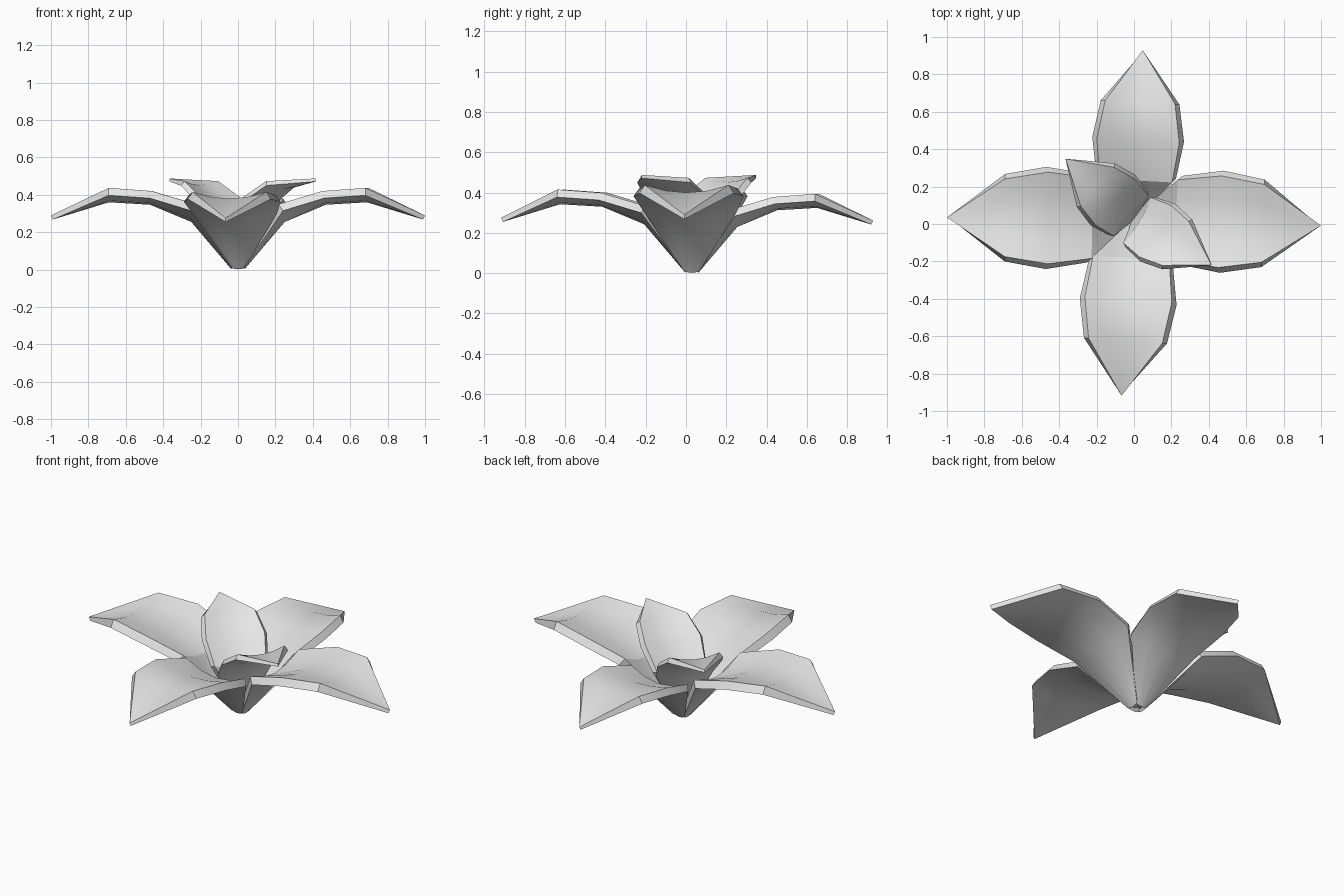
import bpy, bmesh, math
from mathutils import Matrix, Vector

cube = bpy.data.objects.get("Cube")
if cube:
    bpy.data.objects.remove(cube, do_unlink=True)

# One plain grey for the whole flower
grey = bpy.data.materials.new("petal grey")
grey.use_nodes = True
grey.diffuse_color = (0.8, 0.8, 0.8, 1)
grey.node_tree.nodes["Principled BSDF"].inputs["Base Color"].default_value = (0.8, 0.8, 0.8, 1)

# Petal stations: reach, height, half width, cup rise, underside offset (reach, height), underside flare
STATIONS = [
    (0.015, 0.025, 0.030, 0.010, 0.020, -0.023, 0.010),
    (0.225, 0.290, 0.215, 0.060, 0.025, -0.035, 0.022),
    (0.460, 0.385, 0.245, 0.035, 0.010, -0.038, 0.028),
    (0.690, 0.400, 0.208, 0.037, 0.000, -0.040, 0.026),
    (1.000, 0.290, 0.000, 0.000, -0.010, -0.022, 0.000),
]
CROSS = (-1, -0.5, 0, 0.5, 1)


def ring(bm, station):
    """Closed cross-section: cupped upper side, then the underside back again."""
    r, z, w, rise, dr, dz, flare = station
    top = [(r, s * w, z + rise * s * s) for s in CROSS]
    under = [(r + dr, s * (w + flare), z + dz + rise * s * s) for s in reversed(CROSS)]
    return [bm.verts.new(p) for p in top + under]


def petal(name, angle, size, lift=0):
    bm = bmesh.new()
    rings = [ring(bm, s) for s in STATIONS]
    for a, b in zip(rings, rings[1:]):
        for i in range(len(a)):
            j = (i + 1) % len(a)
            bm.faces.new((a[i], a[j], b[j], b[i]))
    bm.faces.new(rings[0])
    # The last ring closes to a pointed tip
    bmesh.ops.remove_doubles(bm, verts=bm.verts, dist=0.0005)
    bmesh.ops.recalc_face_normals(bm, faces=bm.faces)
    place = (Matrix.Translation(Vector((0, 0.03, 0)))
             @ Matrix.Rotation(math.radians(angle), 4, 'Z')
             @ Matrix.Rotation(math.radians(-lift), 4, 'Y')
             @ Matrix.Scale(size, 4))
    bmesh.ops.transform(bm, matrix=place, verts=bm.verts)
    mesh = bpy.data.meshes.new(name)
    bm.to_mesh(mesh)
    bm.free()
    mesh.materials.append(grey)
    obj = bpy.data.objects.new(name, mesh)
    bpy.context.collection.objects.link(obj)
    bpy.ops.object.select_all(action='DESELECT')
    obj.select_set(True)
    bpy.context.view_layer.objects.active = obj
    bpy.ops.object.shade_smooth_by_angle(angle=math.radians(30))
    return obj


# Four open outer petals
petal("outer_petal_left", -2.2, 1.0)
petal("outer_petal_right", 179.7, 1.0)
petal("outer_petal_front", -94, 0.95)
petal("outer_petal_back", 87, 0.90)

# Two smaller, more upright inner petals
petal("inner_petal_front", -31, 0.66, 29)
petal("inner_petal_back", 139, 0.66, 29)
